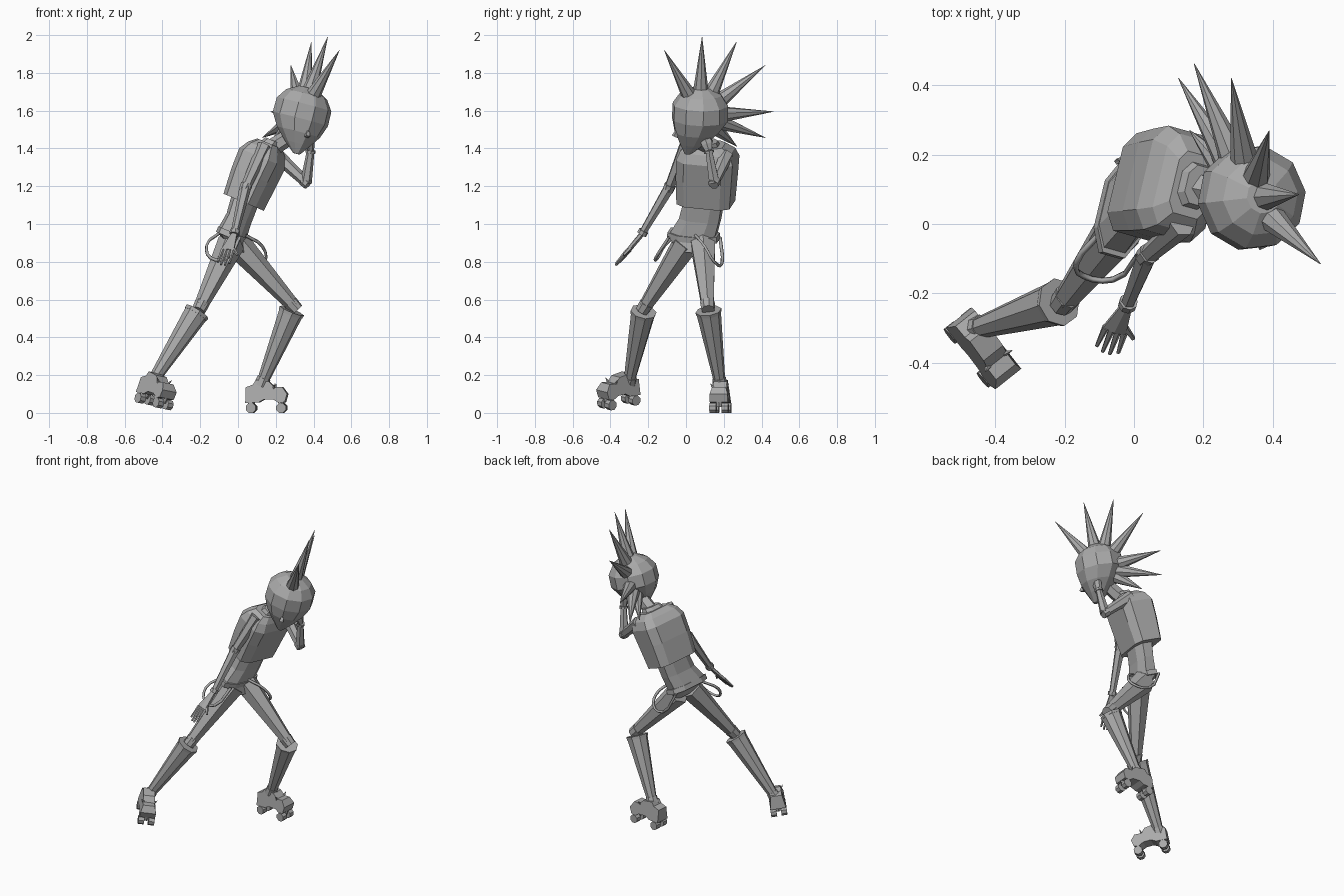
import bpy
import bmesh
from math import cos, sin, pi, radians, copysign
from mathutils import Vector, Matrix, Euler

if "Cube" in bpy.data.objects:
    bpy.data.objects.remove(bpy.data.objects["Cube"])

GREY = (0.4, 0.4, 0.4, 1.0)
grey = bpy.data.materials.new("plain grey")
grey.use_nodes = True
grey.diffuse_color = GREY
grey.node_tree.nodes["Principled BSDF"].inputs["Base Color"].default_value = GREY


def finish(name, bm, matrix=None):
    """Turn a bmesh into a flat shaded, grey object."""
    bmesh.ops.recalc_face_normals(bm, faces=bm.faces)
    if matrix:
        bm.transform(matrix)
    mesh = bpy.data.meshes.new(name)
    bm.to_mesh(mesh)
    bm.free()
    mesh.materials.append(grey)
    obj = bpy.data.objects.new(name, mesh)
    bpy.context.collection.objects.link(obj)
    return obj


def loft(name, rings, sides=6, side_axis=(0, 1, 0), power=1.0, axis=None, matrix=None):
    """Skin through rings of (centre, half width along side_axis, half depth)."""
    bm = bmesh.new()
    centres = [Vector(r[0]) for r in rings]
    loops = []
    for i, (_, width, depth) in enumerate(rings):
        a, b = centres[max(i - 1, 0)], centres[min(i + 1, len(rings) - 1)]
        along = Vector(axis) if axis else b - a
        along.normalize()
        side = Vector(side_axis)
        side = (side - along * side.dot(along)).normalized()
        front = side.cross(along)
        loop = []
        for k in range(sides):
            t = 2 * pi * (k + 0.5) / sides
            u = copysign(abs(cos(t)) ** power, cos(t)) * width
            v = copysign(abs(sin(t)) ** power, sin(t)) * depth
            loop.append(bm.verts.new(centres[i] + side * u + front * v))
        loops.append(loop)
    for low, high in zip(loops, loops[1:]):
        for k in range(sides):
            j = (k + 1) % sides
            bm.faces.new((low[k], low[j], high[j], high[k]))
    bm.faces.new(loops[0])
    bm.faces.new(loops[-1])
    return finish(name, bm, matrix)


def limb(name, start, end, r1, r2, sides=6, **options):
    """Straight tapered tube between two points."""
    return loft(name, [(start, r1, r1), (end, r2, r2)], sides, **options)


def cuff(name, start, end, t1, t2, r1, r2):
    """Band around a limb, placed by fractions of its length."""
    a, b = Vector(start), Vector(end)
    return limb(name, a.lerp(b, t1), a.lerp(b, t2), r1, r2, 8, side_axis=(0.3, 1, 0))


def strap(name, points, radius):
    """Hanging strap following a smooth curve."""
    curve = bpy.data.curves.new(name, "CURVE")
    curve.dimensions = "3D"
    curve.bevel_depth = radius
    curve.bevel_resolution = 0
    curve.resolution_u = 3
    curve.materials.append(grey)
    spline = curve.splines.new("BEZIER")
    spline.bezier_points.add(len(points) - 1)
    for knot, point in zip(spline.bezier_points, points):
        knot.co = point
        knot.handle_left_type = knot.handle_right_type = "AUTO"
    obj = bpy.data.objects.new(name, curve)
    bpy.context.collection.objects.link(obj)


# Torso leans along +x; its left side is mostly +y
LEAN = (0.39, 0.0, 0.92)
ACROSS = (0.27, 0.96, 0)
body = dict(sides=8, side_axis=ACROSS, axis=LEAN)
loft("vest", [((0.03, 0.105, 1.115), 0.15, 0.098), ((0.085, 0.11, 1.25), 0.157, 0.11),
              ((0.13, 0.115, 1.35), 0.16, 0.115), ((0.152, 0.115, 1.395), 0.14, 0.09),
              ((0.168, 0.112, 1.425), 0.095, 0.06)], power=0.45, **body)
loft("waist", [((-0.03, 0.04, 0.95), 0.13, 0.07), ((0.005, 0.075, 1.03), 0.115, 0.062),
               ((0.035, 0.095, 1.12), 0.11, 0.068)], power=0.75, **body)
loft("belt", [((-0.038, 0.04, 0.925), 0.145, 0.074), ((-0.027, 0.04, 0.955), 0.142, 0.073)],
     power=0.75, **body)
loft("hips", [((-0.01, 0.045, 0.865), 0.09, 0.05), ((-0.035, 0.04, 0.93), 0.135, 0.07)],
     power=0.75, **body)
limb("neck", (0.16, 0.11, 1.39), (0.3, 0.08, 1.48), 0.048, 0.042)
loft("collar", [((0.165, 0.11, 1.41), 0.075, 0.055), ((0.19, 0.11, 1.44), 0.06, 0.045)],
     power=0.8, **body)

# Hanging straps at the hips
strap("right_strap", [(-0.1, -0.03, 0.95), (-0.165, -0.11, 0.89), (-0.145, -0.15, 0.82),
                      (-0.06, -0.16, 0.82), (0.01, -0.09, 0.93)], 0.009)
strap("left_strap", [(0.04, 0.05, 0.94), (0.13, 0.1, 0.88), (0.14, 0.15, 0.8),
                     (0.04, 0.19, 0.79), (-0.05, 0.18, 0.93)], 0.009)

# Head, turned towards the front right, tapering to the chin
HEAD = Vector((0.335, 0.075, 1.575))
UP = Vector((0.25, 0.03, 0.96)).normalized()
FACE = Vector((0.4, -0.91, -0.08))
FACE = (FACE - UP * FACE.dot(UP)).normalized()
SIDE = UP.cross(FACE)
profile = [(-0.205, 0.065, 0.018), (-0.15, 0.04, 0.07), (-0.09, 0.02, 0.118), (-0.02, 0, 0.152),
           (0.06, 0, 0.15), (0.115, 0, 0.112), (0.15, 0, 0.05)]
loft("head", [(HEAD + UP * h + FACE * f, r, r) for h, f, r in profile],
     10, side_axis=SIDE, axis=UP)
nose = HEAD - UP * 0.09 + FACE * 0.125
limb("nose", nose + UP * 0.03, nose - UP * 0.015 + FACE * 0.02, 0.006, 0.017, 4, side_axis=SIDE)

# Fan of hair spikes from forehead to nape
tips = [(0.537, -0.115, 1.92), (0.475, 0.085, 1.99), (0.389, 0.268, 1.965),
        (0.28, 0.42, 1.84), (0.173, 0.462, 1.595), (0.128, 0.42, 1.457), (0.16, 0.27, 1.41)]
for i, tip in enumerate(tips):
    ray = (Vector(tip) - HEAD).normalized()
    limb(f"hair_spike_{i + 1}", HEAD + ray * 0.12, tip, 0.043, 0.001, 8, side_axis=SIDE)

# Right arm hangs forward, left arm is raised to the ear
arms = {
    "right": ((0.14, 0.0, 1.415), (0.038, -0.09, 1.19), (-0.02, -0.235, 0.945)),
    "left": ((0.205, 0.215, 1.365), (0.36, 0.15, 1.22), (0.385, 0.12, 1.39)),
}
for which, (shoulder, elbow, wrist) in arms.items():
    limb(f"{which}_upper_arm", shoulder, elbow, 0.038, 0.027)
    limb(f"{which}_forearm", elbow, wrist, 0.031, 0.02)
    cuff(f"{which}_elbow", shoulder, elbow, 0.92, 1.08, 0.032, 0.029)
    cuff(f"{which}_wristband", elbow, wrist, 0.92, 1.0, 0.027, 0.027)

# Hands
SPREAD = (0.93, -0.3, -0.1)
palm = Vector((-0.055, -0.305, 0.86))
loft("right_palm", [(arms["right"][2], 0.018, 0.014), (palm, 0.04, 0.013)], 6, side_axis=SPREAD)
for i in range(4):
    offset = Vector(SPREAD) * (i - 1.5)
    reach = Vector((-0.025, -0.065, -0.077)) * (0.85 if i in (0, 3) else 1)
    limb(f"right_finger_{i + 1}", palm + offset * 0.019, palm + offset * 0.022 + reach,
         0.011, 0.006, 5)
limb("right_thumb", palm + Vector((0.015, 0.025, 0.03)), (-0.002, -0.33, 0.835), 0.013, 0.007, 5)
loft("left_fist", [(arms["left"][2], 0.022, 0.018), ((0.385, 0.11, 1.425), 0.033, 0.02),
                   ((0.385, 0.095, 1.475), 0.03, 0.016)], 6)

# Legs in a long stride: thigh, knee, flared boot shaft, ankle
legs = {
    "right": ((-0.035, 0.0, 0.9), (-0.2, -0.22, 0.56), (-0.45, -0.3, 0.17)),
    "left": ((-0.005, 0.09, 0.895), (0.295, 0.115, 0.565), (0.13, 0.178, 0.165)),
}
for which, (hip, knee, ankle) in legs.items():
    limb(f"{which}_thigh", hip, knee, 0.074, 0.036)
    cuff(f"{which}_knee", hip, knee, 0.94, 1.06, 0.04, 0.036)
    cuff(f"{which}_shaft", knee, ankle, 0.07, 0.96, 0.066, 0.032)
    cuff(f"{which}_shaft_rim", knee, ankle, 0.06, 0.1, 0.07, 0.067)
    cuff(f"{which}_ankle", knee, ankle, 0.95, 1.05, 0.036, 0.04)


def skate(which, place, turn):
    """Roller skate pointing along local +x, standing on local z = 0."""
    matrix = Matrix.Translation(place) @ Euler([radians(a) for a in turn]).to_matrix().to_4x4()
    outline = [(-0.11, 0.052), (-0.04, 0.055), (-0.01, 0.072), (0.04, 0.07), (0.07, 0.052),
               (0.1, 0.058), (0.112, 0.1), (0.085, 0.138), (0.045, 0.135), (0.015, 0.165),
               (-0.055, 0.175), (-0.07, 0.15), (-0.11, 0.135)]
    bm = bmesh.new()
    sole = bm.faces.new([bm.verts.new((x, -0.048, z)) for x, z in outline])
    moved = bmesh.ops.extrude_face_region(bm, geom=[sole])["geom"]
    bmesh.ops.translate(bm, vec=(0, 0.096, 0),
                        verts=[v for v in moved if isinstance(v, bmesh.types.BMVert)])
    for v in bm.verts:
        v.co.y *= 0.75 if v.co.z > 0.12 else 1
    finish(f"{which}_skate", bm, matrix)
    for end, x in (("front", 0.08), ("rear", -0.08)):
        limb(f"{which}_{end}_truck", (x, 0, 0.03), (x, 0, 0.07), 0.014, 0.022, matrix=matrix)
        for side, y in (("outer", -1), ("inner", 1)):
            limb(f"{which}_{end}_{side}_wheel", (x, y * 0.014, 0.026), (x, y * 0.05, 0.026),
                 0.028, 0.028, 8, side_axis=(1, 0, 0), matrix=matrix)
    for side, y in (("outer", -1), ("inner", 1)):
        limb(f"{which}_{side}_strap_stud", (0.04, y * 0.025, 0.125), (0.045, y * 0.05, 0.155),
             0.012, 0.001, 5, matrix=matrix)


skate("left", (0.152, 0.182, 0), (0, 0, -5))
skate("right", (-0.45, -0.355, 0.035), (-9, 9, -53))
